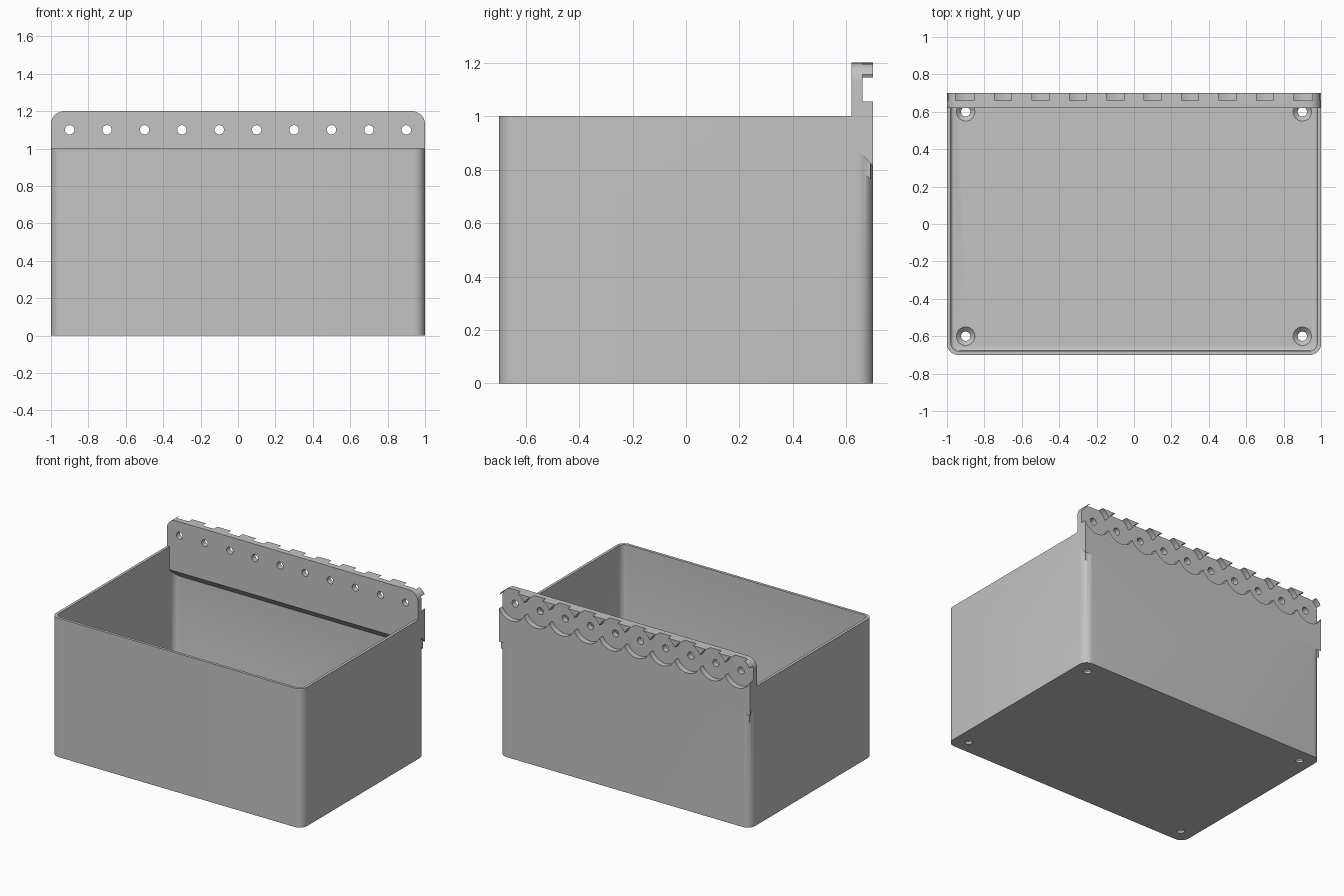
import bpy, bmesh, math
from mathutils import Matrix, Vector

old = bpy.data.objects.get("Cube")
if old:
    bpy.data.objects.remove(old, do_unlink=True)

grey = bpy.data.materials.new("plain grey")
grey.use_nodes = True
colour = (0.55, 0.55, 0.55, 1)
grey.diffuse_color = colour
grey.node_tree.nodes["Principled BSDF"].inputs["Base Color"].default_value = colour


def finish(name, bm):
    bmesh.ops.recalc_face_normals(bm, faces=bm.faces)
    mesh = bpy.data.meshes.new(name)
    bm.to_mesh(mesh)
    bm.free()
    mesh.materials.append(grey)
    obj = bpy.data.objects.new(name, mesh)
    bpy.context.collection.objects.link(obj)
    return obj


def prism(name, points, axis, lo, hi):
    """Extrude a 2D outline along x, y or z."""
    place = {"x": lambda a, b: (lo, a, b),
             "y": lambda a, b: (a, lo, b),
             "z": lambda a, b: (a, b, lo)}[axis]
    bm = bmesh.new()
    face = bm.faces.new([bm.verts.new(place(*p)) for p in points])
    new = bmesh.ops.extrude_face_region(bm, geom=[face])["geom"]
    step = Vector([hi - lo if a == axis else 0 for a in "xyz"])
    bmesh.ops.translate(bm, vec=step, verts=[v for v in new if isinstance(v, bmesh.types.BMVert)])
    return finish(name, bm)


def rounded(x0, x1, y0, y1, r, corners=(0, 1, 2, 3), n=8):
    """Rectangle outline with the chosen corners rounded, counter-clockwise from top right."""
    out = []
    for i, (cx, cy) in enumerate([(x1, y1), (x0, y1), (x0, y0), (x1, y0)]):
        if i not in corners:
            out.append((cx, cy))
            continue
        mx = cx - r if cx == x1 else cx + r
        my = cy - r if cy == y1 else cy + r
        for k in range(n + 1):
            a = math.pi / 2 * (i + k / n)
            out.append((mx + r * math.cos(a), my + r * math.sin(a)))
    return out


def cone(name, r1, r2, depth, centre, along_y=False, sides=32):
    bm = bmesh.new()
    turn = Matrix.Rotation(-math.pi / 2, 4, "X") if along_y else Matrix()
    bmesh.ops.create_cone(bm, cap_ends=True, segments=sides, radius1=r1, radius2=r2,
                          depth=depth, matrix=Matrix.Translation(centre) @ turn)
    return finish(name, bm)


def combine(target, tool, operation):
    mod = target.modifiers.new("combine", "BOOLEAN")
    mod.operation = operation
    mod.solver = "EXACT"
    mod.object = tool
    bpy.context.view_layer.objects.active = target
    bpy.ops.object.modifier_apply(modifier=mod.name)
    bpy.data.objects.remove(tool, do_unlink=True)


# Open bin with thin walls and a softened inner floor edge
bin_body = prism("storage_bin", rounded(-1, 1, -0.7, 0.7, 0.06), "z", 0, 1)
cavity = prism("cavity", rounded(-0.98, 0.98, -0.68, 0.68, 0.045), "z", 0.04, 1.3)
bm = bmesh.new()
bm.from_mesh(cavity.data)
rim = [e for e in bm.edges if all(v.co.z < 0.05 for v in e.verts)]
bmesh.ops.bevel(bm, geom=rim, offset=0.018, segments=3, profile=0.5, affect="EDGES")
bm.to_mesh(cavity.data)
bm.free()
combine(bin_body, cavity, "DIFFERENCE")

# Hanging plate along the back, sloped underneath, with rounded top corners
plate = prism("plate", [(0.62, 1.2), (0.7, 1.2), (0.7, 0.815), (0.62, 0.895)], "x", -1, 1)
corner_shape = prism("corner_shape", rounded(-1, 1, 0.5, 1.2, 0.07, (0, 1)), "y", 0.5, 0.8)
combine(plate, corner_shape, "INTERSECT")
ledge = prism("ledge", [(0.62, 0.95), (0.69, 0.95), (0.69, 0.765), (0.62, 0.835)], "x", -0.99, 0.99)
combine(plate, ledge, "UNION")
combine(bin_body, plate, "UNION")

# Scalloped pockets and peg holes in the plate
for i in range(10):
    x = -0.9 + 0.2 * i
    combine(bin_body, cone("pocket", 0.11, 0.11, 0.2, (x, 0.76, 1.1), True, 48), "DIFFERENCE")
    combine(bin_body, cone("peg_hole", 0.025, 0.025, 0.4, (x, 0.66, 1.1), True, 24), "DIFFERENCE")

# Countersunk screw holes in the floor
for x in (-0.9, 0.9):
    for y in (-0.6, 0.6):
        combine(bin_body, cone("screw_hole", 0.025, 0.025, 0.3, (x, y, 0), sides=24), "DIFFERENCE")
        combine(bin_body, cone("countersink", 0.022, 0.052, 0.03, (x, y, 0.0275)), "DIFFERENCE")

bpy.ops.object.select_all(action="DESELECT")
bin_body.select_set(True)
bpy.context.view_layer.objects.active = bin_body
bpy.ops.object.shade_smooth_by_angle(angle=math.radians(30))
